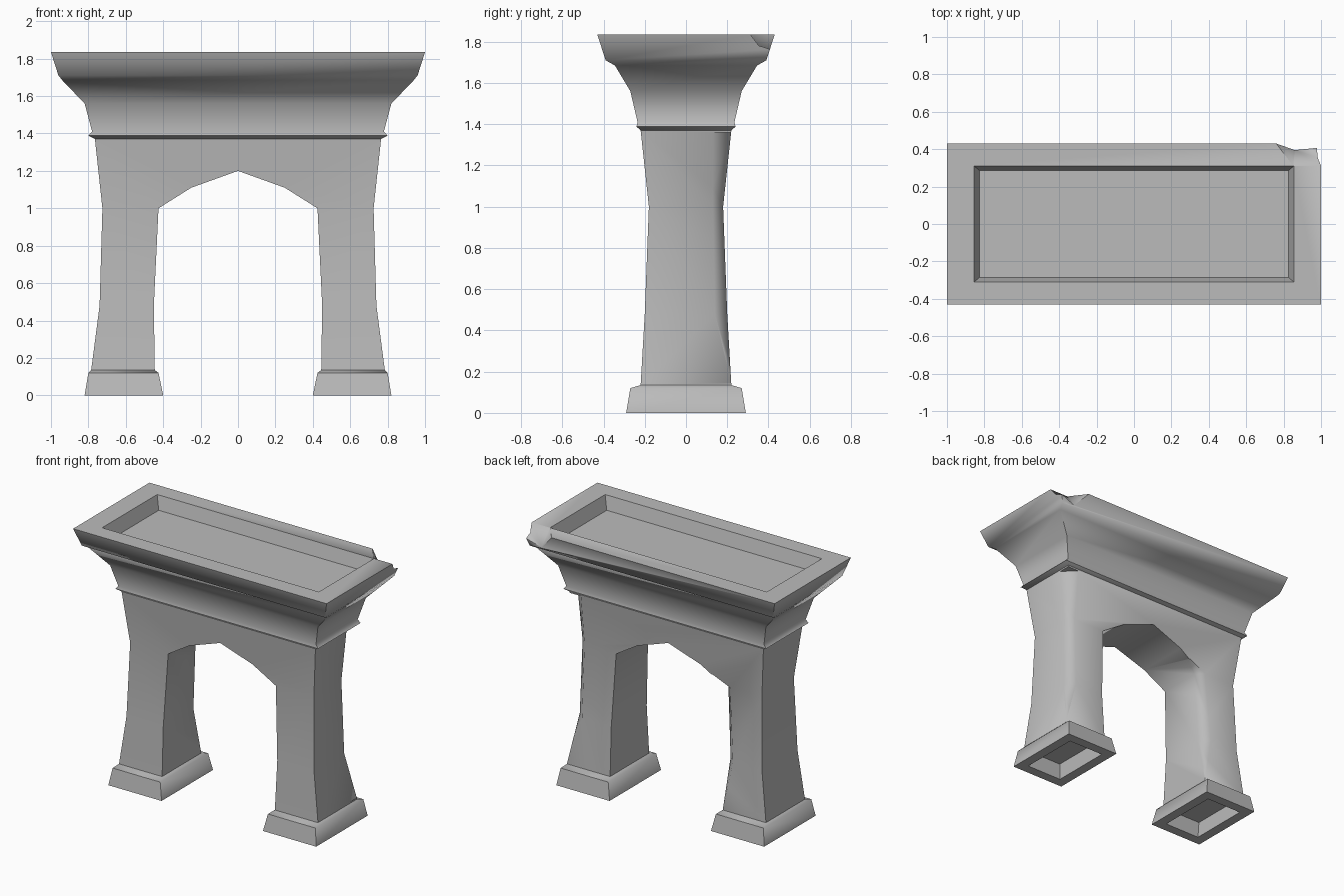
import bpy, bmesh, math
from mathutils import Vector

cube = bpy.data.objects.get("Cube")
if cube:
    bpy.data.objects.remove(cube)

stone = bpy.data.materials.new("grey_stone")
stone.use_nodes = True
stone.diffuse_color = (0.5, 0.5, 0.5, 1)
stone.node_tree.nodes["Principled BSDF"].inputs["Base Color"].default_value = stone.diffuse_color


def make_object(name, bm):
    bmesh.ops.remove_doubles(bm, verts=bm.verts, dist=0.0005)
    bmesh.ops.recalc_face_normals(bm, faces=bm.faces)
    mesh = bpy.data.meshes.new(name)
    bm.to_mesh(mesh)
    bm.free()
    mesh.materials.append(stone)
    obj = bpy.data.objects.new(name, mesh)
    bpy.context.collection.objects.link(obj)
    return obj


def loft(bm, rings, cap_start=True, cap_end=True):
    """Rectangular rings given as (x0, x1, half depth, z)."""
    loops = [[bm.verts.new(p) for p in ((a, -d, z), (b, -d, z), (b, d, z), (a, d, z))]
             for a, b, d, z in rings]
    for low, high in zip(loops, loops[1:]):
        for i in range(4):
            j = (i + 1) % 4
            bm.faces.new((low[i], low[j], high[j], high[i]))
    if cap_start:
        bm.faces.new(loops[0])
    if cap_end:
        bm.faces.new(loops[-1])


def carve(obj, points):
    """Cut away the convex hull of the points."""
    bm = bmesh.new()
    for p in points:
        bm.verts.new(p)
    hull = bmesh.ops.convex_hull(bm, input=bm.verts)
    bmesh.ops.delete(bm, geom=list({v for v in hull["geom_interior"] + hull["geom_unused"]
                                    if isinstance(v, bmesh.types.BMVert)}), context="VERTS")
    cutter = make_object("cutter", bm)
    cutter.hide_render = True
    mod = obj.modifiers.new("chip", "BOOLEAN")
    mod.operation, mod.solver, mod.object = "DIFFERENCE", "EXACT", cutter
    bpy.context.view_layer.objects.active = obj
    bpy.ops.object.modifier_apply(modifier=mod.name)
    bpy.data.objects.remove(cutter)


def smooth(obj):
    bpy.ops.object.select_all(action="DESELECT")
    obj.select_set(True)
    bpy.context.view_layer.objects.active = obj
    bpy.ops.object.shade_smooth_by_angle(angle=math.radians(60))


def mirrored(side, rings):
    return [(side * a, side * b, d, z) for a, b, d, z in rings]


# Footings, hollow underneath
FOOT = [(0.48, 0.75, 0.21, 0.11), (0.47, 0.75, 0.22, 0), (0.40, 0.82, 0.29, 0),
        (0.425, 0.80, 0.27, 0.12), (0.445, 0.785, 0.22, 0.135)]
for side, label in ((1, "left"), (-1, "right")):
    bm = bmesh.new()
    loft(bm, mirrored(side, FOOT), cap_end=False)
    smooth(make_object(label + "_footing", bm))

# Legs and arch as one body
LEG = [(0.445, 0.785, 0.22, 0.135), (0.45, 0.74, 0.20, 0.48), (0.425, 0.725, 0.18, 1.0)]
bm = bmesh.new()
for side in (1, -1):
    loft(bm, mirrored(side, LEG), cap_end=False)
half = [(0.25, 1.11), (0.425, 1.0), (0.725, 1.0), (0.765, 1.37)]
outline = [(0, 1.2)] + half + [(-x, z) for x, z in reversed(half)]


def arch_depth(z):
    return 0.18 + 0.04 * (z - 1.0) / 0.37


front = [bm.verts.new((x, -arch_depth(z), z)) for x, z in outline]
back = [bm.verts.new((x, arch_depth(z), z)) for x, z in outline]
bm.faces.new(front)
bm.faces.new(back)
for i, (x, z) in enumerate(outline):
    j = (i + 1) % len(outline)
    if not z == outline[j][1] == 1.0:       # leave the leg tops open
        bm.faces.new((front[i], front[j], back[j], back[i]))
arch = make_object("arch", bm)


def worn_edge(path):
    """Bevel following (x, y, z, width) along a back edge."""
    pts = []
    for x, y, z, w in path:
        pts += [(x - w - 0.05, y + 0.05, z), (x + 0.05, y - w - 0.05, z), (x + 0.1, y + 0.1, z)]
    carve(arch, pts)


worn_edge([(0.785, 0.22, 0.14, 0), (0.74, 0.20, 0.48, 0.06),
           (0.725, 0.18, 1.0, 0.05), (0.765, 0.22, 1.36, 0.09)])
worn_edge([(-0.445, 0.22, 0.14, 0), (-0.45, 0.20, 0.48, 0.06),
           (-0.425, 0.18, 1.0, 0.05), (-0.34, 0.185, 1.06, 0)])
smooth(arch)

# Cornice with moulding and sunken top
CORNICE = [(0.765, 0.22, 1.37), (0.80, 0.24, 1.388), (0.78, 0.235, 1.41), (0.82, 0.27, 1.56),
           (0.94, 0.345, 1.685), (0.96, 0.39, 1.71), (1.0, 0.43, 1.835),
           (0.855, 0.31, 1.835), (0.825, 0.285, 1.74)]
bm = bmesh.new()
loft(bm, [(-w, w, d, z) for w, d, z in CORNICE])
cornice = make_object("cornice", bm)

# Broken back corner
rim = [Vector(p) for p in ((0.76, 0.431, 1.835), (0.85, 0.312, 1.835), (1.001, 0.312, 1.835))]
low = [Vector(p) for p in ((0.86, 0.395, 1.725), (0.98, 0.41, 1.765))]
outer = [(0.76, 0.55, 1.835), (0.86, 0.55, 1.725), (1.1, 0.55, 1.765), (1.1, 0.312, 1.835)]
carve(cornice, rim + [p + Vector((0, 0, 0.1)) for p in rim] + low + outer)
smooth(cornice)
